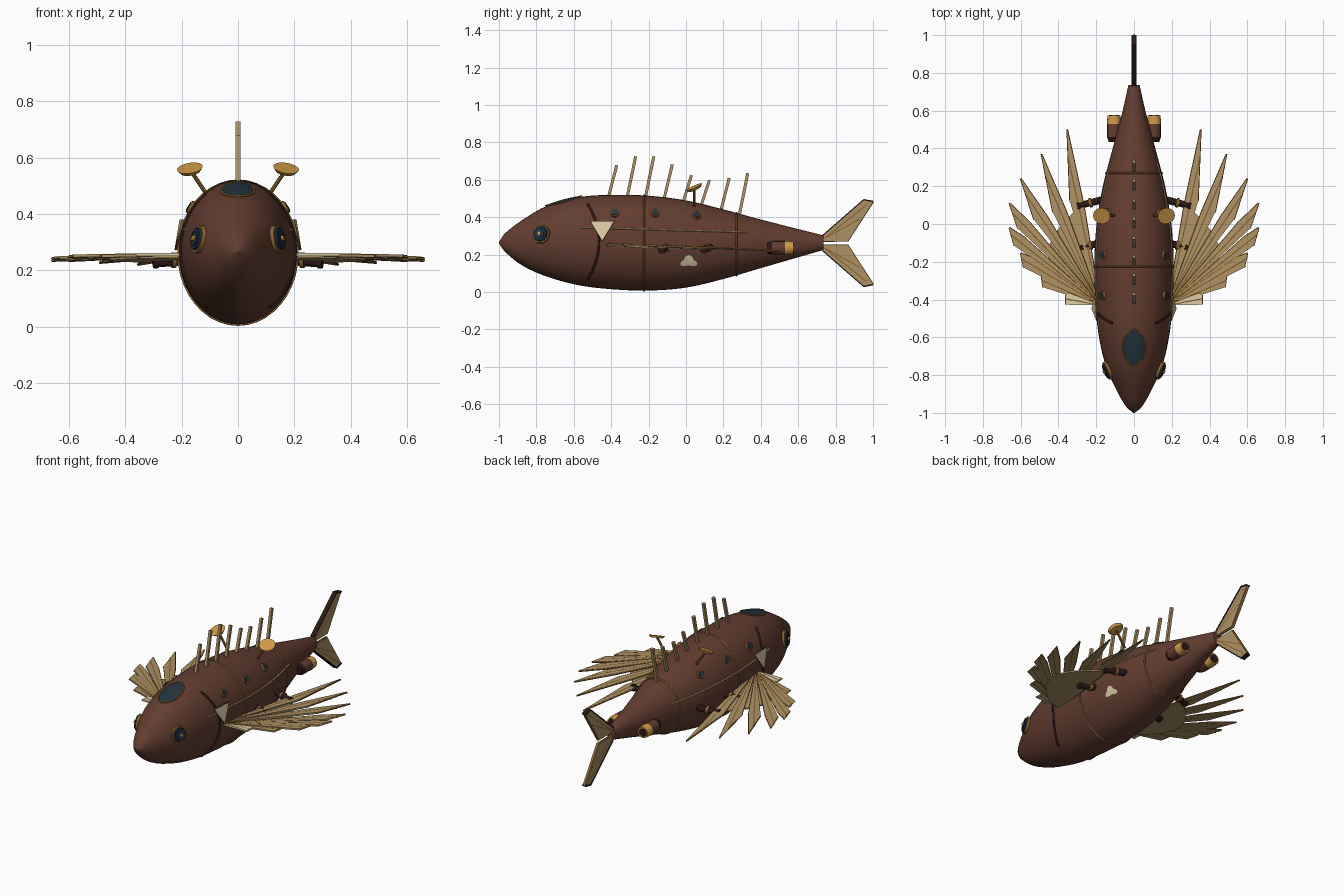
import bpy, bmesh, math
from mathutils import Vector as V

if "Cube" in bpy.data.objects:
    bpy.data.objects.remove(bpy.data.objects["Cube"])


def material(name, rgb):
    m = bpy.data.materials.new(name)
    m.diffuse_color = (*rgb, 1)
    m.use_nodes = True
    m.node_tree.nodes["Principled BSDF"].inputs["Base Color"].default_value = m.diffuse_color
    return m


HULL = material("red brown hull", (0.125, 0.047, 0.029))
TAN = material("tan membrane", (0.42, 0.285, 0.13))
BONE = material("pale bone", (0.70, 0.60, 0.38))
BRASS = material("brass", (0.62, 0.32, 0.065))
OLD = material("aged brass", (0.25, 0.125, 0.028))
GLASS = material("slate glass", (0.018, 0.034, 0.048))
DARK = material("dark brown", (0.025, 0.009, 0.008))
NAVY = material("navy eye", (0.010, 0.022, 0.045))

# hull stations: y, half width, top z, bottom z
ST = [(-1.0, 0.004, 0.268, 0.260), (-0.97, 0.040, 0.312, 0.218), (-0.88, 0.092, 0.382, 0.145),
      (-0.75, 0.150, 0.458, 0.085), (-0.57, 0.190, 0.508, 0.036), (-0.38, 0.206, 0.520, 0.014),
      (-0.2, 0.210, 0.515, 0.008), (0.0, 0.198, 0.490, 0.024), (0.2, 0.165, 0.442, 0.070),
      (0.4, 0.113, 0.388, 0.128), (0.6, 0.060, 0.337, 0.186), (0.735, 0.030, 0.303, 0.225)]


def station(y):
    """Smoothly interpolated (half width, top, bottom) of the hull at y."""
    y = min(max(y, -1), 0.735)
    i = next(k for k in range(len(ST) - 1) if y <= ST[k + 1][0])
    a, b = ST[i], ST[i + 1]
    p, n = ST[max(i - 1, 0)], ST[min(i + 2, len(ST) - 1)]
    h = b[0] - a[0]
    t = (y - a[0]) / h
    out = []
    for k in (1, 2, 3):
        m0 = (b[k] - p[k]) / (b[0] - p[0]) * h
        m1 = (n[k] - a[k]) / (n[0] - a[0]) * h
        out.append((2*t**3 - 3*t*t + 1)*a[k] + (t**3 - 2*t*t + t)*m0 + (3*t*t - 2*t**3)*b[k] + (t**3 - t*t)*m1)
    return out


def side(y, z, s, off=0.0):
    """Point on the hull side s at (y, z), pushed outwards."""
    w, t, b = station(y)
    q = (z - (t + b) / 2) / ((t - b) / 2)
    return V((s * (w * math.sqrt(max(0, 1 - q * q)) + off), y, z))


def roof(x, y, off=0.0):
    w, t, b = station(y)
    return V((x, y, (t + b) / 2 + (t - b) / 2 * math.sqrt(max(0, 1 - (x / w) ** 2)) + off))


def normal(y, z, s):
    e = 0.01
    n = (side(y + e, z, s) - side(y - e, z, s)).cross(side(y, z + e, s) - side(y, z - e, s)).normalized()
    return n if n.x * s > 0 else -n


def mesh(name, verts, faces, mat, smooth=False):
    me = bpy.data.meshes.new(name)
    me.from_pydata([tuple(v) for v in verts], [], faces)
    bm = bmesh.new()
    bm.from_mesh(me)
    bmesh.ops.recalc_face_normals(bm, faces=bm.faces)
    bm.to_mesh(me)
    bm.free()
    ob = bpy.data.objects.new(name, me)
    bpy.context.collection.objects.link(ob)
    me.materials.append(mat)
    for p in me.polygons:
        p.use_smooth = smooth and len(p.vertices) < 5
    return ob


def cyl(name, p0, p1, r0, mat, r1=None, n=16):
    """Capped cylinder or cone between two points."""
    p0, p1 = V(p0), V(p1)
    r1 = r0 if r1 is None else r1
    q = (p1 - p0).to_track_quat('Z', 'Y')
    ring = [V((math.cos(2*math.pi*i/n), math.sin(2*math.pi*i/n), 0)) for i in range(n)]
    vs = [p0 + q @ (c * r0) for c in ring] + [p1 + q @ (c * r1) for c in ring]
    fs = [(i, (i+1) % n, n + (i+1) % n, n + i) for i in range(n)]
    return mesh(name, vs, fs + [tuple(range(n)), tuple(range(n, 2*n))], mat, n > 8)


def wire(name, pts, r, mat, closed=False):
    cu = bpy.data.curves.new(name, 'CURVE')
    cu.dimensions = '3D'
    cu.bevel_depth, cu.bevel_resolution, cu.use_fill_caps = r, 1, True
    sp = cu.splines.new('POLY')
    sp.points.add(len(pts) - 1)
    for p, c in zip(sp.points, pts):
        p.co = (*c, 1)
    sp.use_cyclic_u = closed
    cu.materials.append(mat)
    bpy.context.collection.objects.link(bpy.data.objects.new(name, cu))


def patch(name, outline, place, mat, rings=4):
    """Thin skin following the hull; place maps (u, v) to a surface point."""
    n = len(outline)
    cu, cv = (sum(p[k] for p in outline) / n for k in (0, 1))
    vs = [place(cu, cv)]
    for r in range(1, rings + 1):
        vs += [place(cu + (u - cu)*r/rings, cv + (v - cv)*r/rings) for u, v in outline]
    fs = [(0, 1 + i, 1 + (i+1) % n) for i in range(n)]
    for r in range(rings - 1):
        a, b = 1 + r*n, 1 + (r+1)*n
        fs += [(a+i, b+i, b+(i+1) % n, a+(i+1) % n) for i in range(n)]
    return mesh(name, vs, fs, mat, True)


def plate(name, pts, d, mat):
    """Flat polygon thickened by +-d."""
    n, d = len(pts), V(d)
    vs = [V(p) + d for p in pts] + [V(p) - d for p in pts]
    fs = [tuple(range(n)), tuple(range(n, 2*n))] + [(i, (i+1) % n, n+(i+1) % n, n+i) for i in range(n)]
    return mesh(name, vs, fs, mat)


def section(y, n=40, grow=0.0):
    w, t, b = station(y)
    return [V(((w + grow)*math.cos(2*math.pi*i/n), y, (t+b)/2 + ((t-b)/2 + grow)*math.sin(2*math.pi*i/n)))
            for i in range(n)]


# hull
N, YS = 40, [-1 + 1.735 * (i / 56) ** 1.25 for i in range(57)]
vs = [p for y in YS for p in section(y, N)]
fs = [(k*N+i, k*N+(i+1) % N, (k+1)*N+(i+1) % N, (k+1)*N+i) for k in range(56) for i in range(N)]
mesh("hull", vs, fs + [tuple(range(N)), tuple(range(56*N, 57*N))], HULL, True)
for y in (-0.225, 0.27):
    wire("hull_band", section(y, N, 0.001), 0.005, OLD, True)

# canopy window on the forehead, slightly pointed oval
ang = [i*math.pi/16 for i in range(32)]
oval = [(0.06*math.cos(a)*abs(math.cos(a))**0.25, -0.655 + 0.095*math.sin(a)) for a in ang]
patch("canopy_glass", oval, lambda x, y: roof(x, y, 0.006), GLASS)
wire("canopy_rim", [roof(x, y, 0.005) for x, y in oval], 0.004, OLD, True)

# dorsal spines: base y, top z
for y, z in [(-0.417, 0.68), (-0.316, 0.727), (-0.219, 0.727), (-0.12, 0.684),
             (-0.018, 0.626), (0.078, 0.60), (0.184, 0.612), (0.283, 0.637)]:
    b = roof(0, y, -0.02).z
    pts = [(0, y - 0.008, b), (0, y + 0.008, b), (0, y + 0.055, z - 0.003), (0, y + 0.039, z)]
    plate("dorsal_spine", pts, (0.008, 0, 0), TAN)

# tail fins
for s in (1, -1):
    c = 0.262
    pts = [(0, y, c + s*dz) for y, dz in [(0.73, 0.012), (0.73, 0.040), (0.95, 0.232), (1.0, 0.222), (0.865, 0.012)]]
    plate("tail_fin", pts, (0.010, 0, 0), TAN)
    edge = [(0, y, z - s*0.004) for _, y, z in pts[1:4]]
    for a, b in zip(edge, edge[1:]):
        q = [a, b, (0, b[1], b[2] + s*0.008), (0, a[1], a[2] + s*0.008)]
        plate("tail_fin_edge", q, (0.014, 0, 0), DARK)
    wire("tail_fin_trailing_edge", [pts[3], pts[4], pts[0]], 0.006, OLD)
    for ey, ez in ((0.965, 0.205), (0.93, 0.13)):
        wire("tail_fin_rib", [(0, 0.74, c + s*0.025), (0, ey, c + s*ez)], 0.0115, OLD)

# trefoil belly patch, right side only
lobes = [(a, 0.038 + 0.010*math.cos(3*(a - math.pi/2))) for a in ang]
cloud = [(0.015 + 1.05*r*math.cos(a), 0.163 + 0.72*r*math.sin(a)) for a, r in lobes]
patch("belly_patch", cloud, lambda y, z: side(y, z, 1, 0.007), BONE)

# wing feather tips, aft to front (x, y)
TIPS = [(0.354, 0.50), (0.49, 0.37), (0.60, 0.24), (0.66, 0.11), (0.66, -0.02),
        (0.60, -0.155), (0.49, -0.275), (0.36, -0.375)]


def wing(x, y, s, up=0.0):
    return V((s*x, y, 0.255 - 0.036*(y + 0.46) + up))


for s in (1, -1):
    # pectoral fan
    ox, oy = 0.18, -0.43
    for i, (x, y) in enumerate(TIPS):
        d = V((x - ox, y - oy))
        L = d.length
        d /= L
        back = L * (0.40, 0.36, 0.28, 0.18, 0.13, 0.11, 0.10, 0.08)[i]
        f = V((d.y, -d.x))
        bx, by = V((x, y)) - d*back + f*(0.055 if i < 6 else 0.05)
        ax, ay = V((x, y)) - d*back*1.1 - f*0.012
        up = 0.002 * (i % 3)
        t, b, a = wing(x, y, s, up), wing(bx, by, s, up), wing(ax, ay, s, up)
        o = wing(ox, oy, s, up)
        plate("wing_feather", [o, a, t, b], (0, 0, 0.005), BONE if i == 7 else TAN)
        wire("feather_edge", [o, a, t], 0.005, OLD)
        wire("feather_tip", [t, b], 0.004, BRASS if i > 2 else OLD)
        wire("feather_rib", [o, t*0.6 + b*0.4], 0.006, OLD)
    web = [wing(ox, oy, s, -0.006)] + [wing(ox + (x-ox)*0.57, oy + (y-oy)*0.57, s, -0.006) for x, y in TIPS]
    plate("wing_web", web, (0, 0, 0.004), TAN)

    # eye
    p, n = side(-0.775, 0.31, s), normal(-0.775, 0.31, s)
    cyl("eye_rim", p - n*0.03, p + n*0.010, 0.052, OLD, 0.049, 24)
    cyl("eye_lens", p, p + n*0.018, 0.045, NAVY, 0.038, 24)
    cyl("eye_iris", p, p + n*0.021, 0.026, GLASS, 0.024, 20)
    cyl("eye_pupil", p, p + n*0.028, 0.012, BRASS, 0.009, 12)

    # portholes
    for y, z in ((-0.38, 0.42), (-0.165, 0.42), (0.058, 0.408)):
        p, n = side(y, z, s), normal(y, z, s)
        cyl("porthole_rim", p - n*0.02, p + n*0.012, 0.025, OLD, 0.023)
        cyl("porthole_glass", p, p + n*0.015, 0.017, GLASS)

    # gill slit and lateral line
    gill = [(-0.465 - 0.06*q*q, 0.27 + 0.20*q) for q in [k/8 - 1 for k in range(17)]]
    wire("gill_slit", [side(y, z, s, 0.001) for y, z in gill], 0.007, DARK)
    wire("lateral_line", [side(-0.56 + 0.89*k/24, 0.345 - 0.025*k/24, s, 0.001) for k in range(25)], 0.005, TAN)

    # bone triangle beside the gill
    tri = [side(y, z, s, 0.018) for y, z in ((-0.51, 0.378), (-0.385, 0.378), (-0.448, 0.275))]
    plate("cheek_triangle", tri, (0.005, 0, 0), BONE)
    wire("cheek_triangle_frame", tri, 0.005, OLD, True)

    # signal dishes
    c, n = V((s*0.17, 0.045, 0.557)), V((s*0.15, -0.4, 0.9)).normalized()
    cyl("dish_stem", (s*0.105, 0.045, 0.46), c, 0.007, OLD, n=8)
    cyl("dish", c - n*0.008, c + n*0.006, 0.036, BRASS, 0.046, 24)

    # stub cannons on the flanks
    for y in (0.12, -0.105):
        a, b = V((s*0.16, y + 0.01, 0.240)), V((s*0.30, y - 0.025, 0.226))
        cyl("cannon_barrel", a, b, 0.020, DARK, 0.017)
        cyl("cannon_collar", a.lerp(b, 0.45), a.lerp(b, 0.55), 0.025, OLD)
        cyl("cannon_muzzle", a.lerp(b, 0.9), b, 0.021, DARK)

    # rear thrusters
    def at(y):
        return (s*0.106, y, 0.236)
    cyl("thruster_mount", (0, 0.49, 0.25), at(0.49), 0.018, DARK)
    cyl("thruster_intake", at(0.435), at(0.46), 0.028, DARK, 0.036)
    cyl("thruster_body", at(0.46), at(0.53), 0.036, HULL)
    cyl("thruster_nozzle", at(0.53), at(0.575), 0.038, BRASS, 0.034)
    cyl("thruster_bore", at(0.57), at(0.577), 0.026, DARK)
